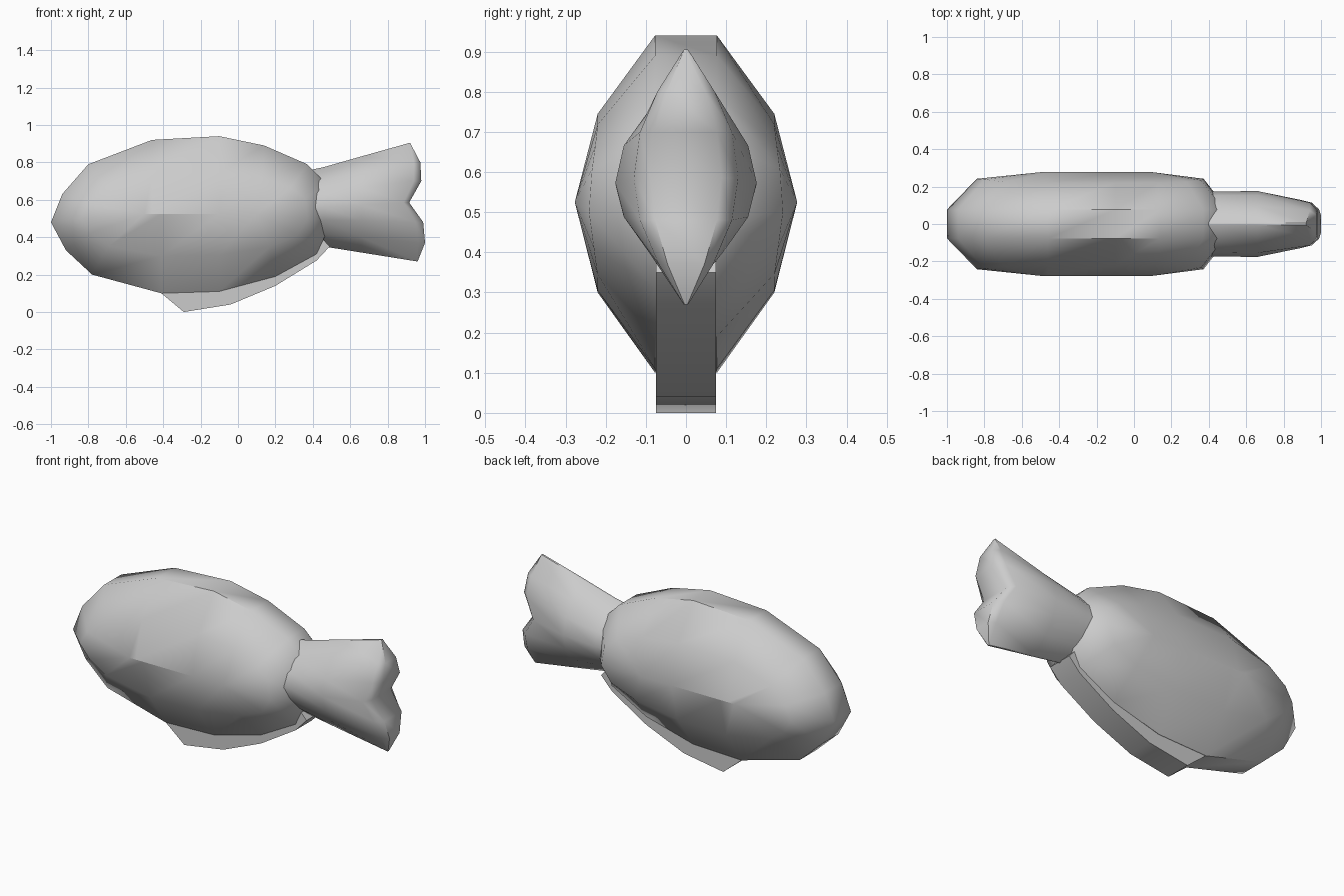
import bpy, bmesh, math

if "Cube" in bpy.data.objects:
    bpy.data.objects.remove(bpy.data.objects["Cube"])


def loft(name, rings, caps=()):
    """Skin closed rings of equal length, then cap with index faces (ring, indices)."""
    bm = bmesh.new()
    vs = [[bm.verts.new(p) for p in r] for r in rings]
    n = len(rings[0])
    for a, b in zip(vs, vs[1:]):
        for i in range(n):
            j = (i + 1) % n
            bm.faces.new((a[i], a[j], b[j], b[i]))
    for ring, idx in caps:
        bm.faces.new([vs[ring][i] for i in idx])
    bmesh.ops.remove_doubles(bm, verts=bm.verts, dist=0.0005)
    bmesh.ops.recalc_face_normals(bm, faces=bm.faces)
    mesh = bpy.data.meshes.new(name)
    bm.to_mesh(mesh)
    bm.free()
    mesh.polygons.foreach_set("use_smooth", [True] * len(mesh.polygons))
    mesh.set_sharp_from_angle(angle=math.radians(50))
    obj = bpy.data.objects.new(name, mesh)
    bpy.context.collection.objects.link(obj)
    return obj


# Body: side outline puffed outwards in layers towards a central ridge
outline = [(-1, .48), (-.94, .63), (-.8, .79), (-.46, .92), (-.1, .94),
           (.14, .89), (.37, .79), (.48, .68), (.5, .48), (.42, .31),
           (.2, .19), (-.1, .11), (-.41, .1), (-.78, .2), (-.92, .33)]
MID = .525


def ridge(x):
    return max(-.5, min(.1, x))


def layer(side, level):
    ring = []
    for x, z in outline:
        rx = ridge(x)
        if level == 0:
            ring.append((x, side * .077, z))
        elif level == 1:
            y = .245 - .025 * min(1, abs(z - MID) / .35)
            ring.append((rx + (x - rx) * .68, side * y, MID + (z - MID) * .53))
        else:
            ring.append((rx, side * .277, MID))
    return ring


loft("fish_body", [layer(-1, 2), layer(-1, 1), layer(-1, 0),
                   layer(1, 0), layer(1, 1), layer(1, 2)])

# Belly fin: narrow slab under the body
fin = [(-.41, .1), (-.29, 0), (-.04, .04), (.2, .14), (.42, .275),
       (.49, .35), (.4, .45), (-.2, .35)]
loft("belly_fin", [[(x, s * .075, z) for x, z in fin] for s in (-1, 1)],
     [(0, range(len(fin))), (1, range(len(fin)))])

# Tail: diamond-like section flaring to a notched end
widths = [.04, .55, .88, 1, .88, .52, .04]
end_x = [.92, .975, .98, .915, .99, 1.0, .96]
end_z = [.905, .80, .70, .585, .48, .37, .27]


def tail_ring(xs, zs, half):
    left = [(x, -half * w, z) for x, z, w in zip(xs, zs, widths)]
    return left + [(x, -y, z) for x, y, z in reversed(left)]


def span(top, bottom):
    return [bottom + (top - bottom) * (z - .27) / .635 for z in end_z]


rim_x = [x - d for x, d in zip(end_x, (0, .035, .04, .03, .04, .035, 0))]
tail = [tail_ring([.32] * 7, span(.745, .37), .172),
        tail_ring([.46] * 7, span(.775, .35), .174),
        tail_ring([.66] * 7, span(.832, .318), .176),
        tail_ring(rim_x, end_z, .13),
        tail_ring(end_x, end_z, .088)]
caps = [(r, (i, i + 1, 12 - i, 13 - i)) for r in (0, 4) for i in range(6)]
loft("tail_fin", tail, caps)
